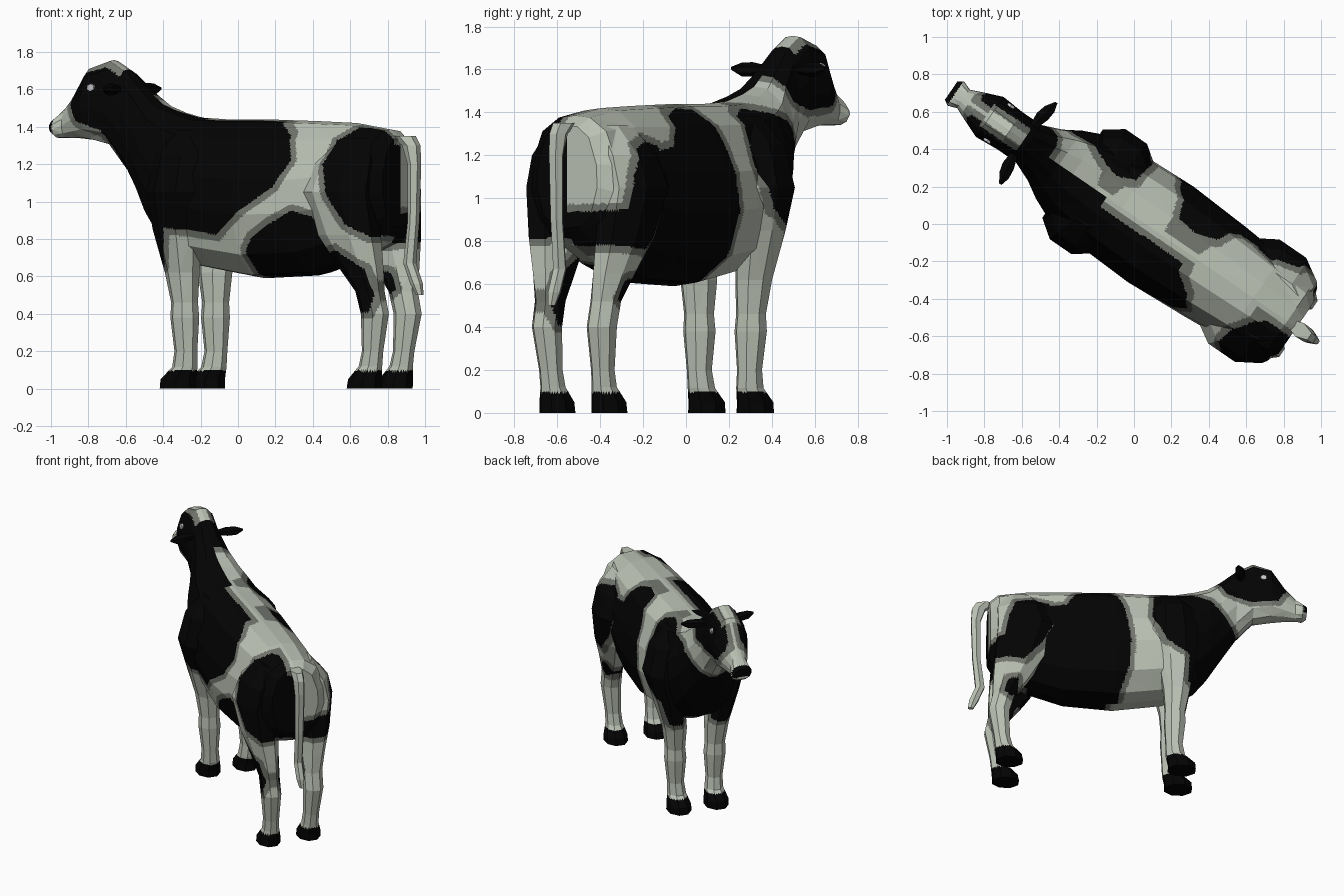
import bpy, bmesh, math
from mathutils import Matrix

# Local frame: u forward along the animal, v to its left, z up
C, S = 0.824, 0.566
PLACE = Matrix(((-C, -S, 0, 0.02), (S, -C, 0, 0.029), (0, 0, 1, 0), (0, 0, 0, 1)))


def material(name, rgb):
    m = bpy.data.materials.new(name)
    m.diffuse_color = (*rgb, 1)
    return m


MATS = [material("cream_white", (0.50, 0.54, 0.46)),
        material("grey_fringe", (0.17, 0.18, 0.155)),
        material("black", (0.001, 0.001, 0.001)),
        material("eye_grey", (0.58, 0.58, 0.6))]
WHITE, GREY, BLACK, EYE = range(4)

# Coat patches as outlines in (u, z), for the left and right flanks
L_FRONT = [(-.3, 1.6), (-.34, 1.42), (-.45, 1.35), (-.49, 1.22), (-.4, 1.08), (-.19, .95),
           (-.02, .82), (.1, .84), (.3, .86), (.34, .66), (.62, .6), (.64, 1.0), (.76, 1.25),
           (.85, 1.38), (1.0, 1.43), (1.06, 1.52), (1.0, 1.85), (.5, 1.85)]
L_BELLY = [(-.2, .5), (-.2, .74), (-.25, .81), (-.37, .88), (-.52, .95), (-.64, .92),
           (-.73, .8), (-.8, .5)]
L_HIP = [(-.73, 1.2), (-.75, 1.32), (-.83, 1.395), (-.98, 1.39), (-1.2, 1.34), (-1.2, .79),
         (-1.0, .81), (-.88, .88), (-.78, 1.03)]
L_SHIN = [(-.68, .72), (-.8, .74), (-.96, .64), (-1.0, .5), (-.98, .41), (-.9, .41), (-.83, .58)]
R_HEAD = [(.56, 1.85), (.58, 1.55), (.64, 1.45), (.8, 1.41), (1.0, 1.43), (1.06, 1.52), (1.0, 1.85)]
R_SHOULDER = [(.12, 1.38), (.22, 1.42), (.36, 1.4), (.52, 1.36), (.72, 1.15), (.62, .8),
              (.5, .62), (.36, .68), (.36, .86), (.2, .95), (.1, 1.15)]
R_BELLY = [(-.5, 1.24), (-.42, 1.38), (-.3, 1.42), (-.18, 1.41), (-.1, 1.25), (-.05, .95),
           (-.06, .76), (-.16, .5), (-.8, .5), (-.75, 1.2)]
R_HIP = [(-.62, 1.24), (-.72, 1.27), (-.86, 1.23), (-.91, 1.1), (-.94, .95), (-1.15, .92),
         (-1.15, .8), (-.8, .76), (-.68, .9), (-.6, 1.05)]
R_SHIN = [(-.84, .63), (-.91, .62), (-.94, .53), (-.89, .5), (-.84, .54)]

COAT = {"body": ([L_FRONT, L_BELLY, L_HIP], [R_HEAD, R_SHOULDER, R_BELLY, R_HIP]),
        "front_leg": ([L_FRONT], [R_SHOULDER]),
        "hind_leg": ([L_HIP, L_SHIN], [R_HIP, R_SHIN])}


def outline_distance(poly, x, y):
    """Distance to an outline, negative inside."""
    best, inside = 9.0, False
    for i, (ax, ay) in enumerate(poly):
        bx, by = poly[i - 1]
        dx, dy = bx - ax, by - ay
        t = max(0, min(1, ((x - ax) * dx + (y - ay) * dy) / (dx * dx + dy * dy)))
        best = min(best, math.hypot(x - ax - t * dx, y - ay - t * dy))
        if (ay > y) != (by > y) and x < ax + (y - ay) * dx / dy:
            inside = not inside
    return -best if inside else best


def coat_colour(part, p):
    u, v, z = p
    if part != "body" and z < 0.095:              # hooves
        return BLACK
    if part == "body" and u > 1.185 and z > 1.375:  # nose
        return BLACK
    d = min(outline_distance(o, u, z) for o in COAT[part][0 if v > 0 else 1])
    if u < 0.52 and z > 1.3:                      # pale stripe along the spine
        d = max(d, (0.06 if u < 0.2 or v < 0 else 0) - abs(v))
    if u > 0.74 and z > 1.5:                      # pale crown and blaze
        d = max(d, (0.07 if u < 0.98 else 0.045) - abs(v))
    return BLACK if d < 0 else GREY if d < 0.035 else WHITE


def loft(name, rings, colour, step=None):
    """Skin a row of rings; with a step, split finely and colour each face by rule."""
    bm = bmesh.new()
    rows = [[bm.verts.new(p) for p in r] for r in rings]
    n = len(rows[0])
    for a, b in zip(rows, rows[1:]):
        for i in range(n):
            bm.faces.new((a[i], a[(i + 1) % n], b[(i + 1) % n], b[i]))
    bm.faces.new(rows[0])
    bm.faces.new(rows[-1])
    if step:
        bmesh.ops.triangulate(bm, faces=bm.faces)
        for _ in range(8):
            long = [e for e in bm.edges if e.calc_length() > step]
            if not long:
                break
            bmesh.ops.subdivide_edges(bm, edges=long, cuts=1)
            bmesh.ops.triangulate(bm, faces=[f for f in bm.faces if len(f.verts) > 3])
    for f in bm.faces:
        f.material_index = coat_colour(colour, f.calc_center_median()) if step else colour
    bm.transform(PLACE)
    bmesh.ops.recalc_face_normals(bm, faces=bm.faces)
    me = bpy.data.meshes.new(name)
    bm.to_mesh(me)
    bm.free()
    for m in MATS:
        me.materials.append(m)
    ob = bpy.data.objects.new(name, me)
    bpy.context.collection.objects.link(ob)
    return ob


def ngon(n):
    return [(math.cos(math.tau * (i + .5) / n), math.sin(math.tau * (i + .5) / n)) for i in range(n)]


def level_rings(table, side, n=8):
    """Rings lying flat at height z: (z, u, v, radius u, radius v)."""
    return [[(u + a * ru * 1.06, side * (v + b * rv * 1.06), z) for a, b in ngon(n)]
            for z, u, v, ru, rv in table]


# Body, neck and head: upright sections (u, bottom, top, half width)
SECTIONS = [(-1.03, .86, 1.34, .17), (-.97, .78, 1.385, .25), (-.75, .68, 1.42, .27),
            (-.5, .605, 1.43, .29), (-.15, .59, 1.44, .31), (.1, .63, 1.44, .3),
            (.28, .66, 1.45, .29), (.42, .74, 1.485, .26), (.51, .85, 1.52, .22),
            (.6, .99, 1.59, .165), (.71, 1.16, 1.69, .12), (.83, 1.30, 1.757, .12),
            (.96, 1.33, 1.715, .13), (1.06, 1.34, 1.57, .09), (1.13, 1.34, 1.50, .06),
            (1.18, 1.34, 1.455, .078), (1.21, 1.36, 1.435, .06)]
HALF = [(.35, .985), (.72, .88), (.97, .62), (1, .4), (.8, .15), (.4, .02)]
OUTLINE = [(0, 1)] + HALF + [(0, 0)] + [(-w, h) for w, h in reversed(HALF)]
loft("body", [[(u, w * hw, lo + h * (hi - lo)) for w, h in OUTLINE]
              for u, lo, hi, hw in SECTIONS], "body", 0.02)

# Legs, each running from the hoof up into the shoulder or thigh
FRONT = [(0, .32, .137, .098, .08), (.05, .318, .137, .095, .078), (.115, .275, .137, .067, .06),
         (.2, .265, .142, .06, .055), (.38, .27, .145, .075, .072), (.46, .27, .147, .07, .066),
         (.62, .28, .155, .092, .08), (.85, .28, .2, .135, .1), (1.05, .255, .235, .172, .125),
         (1.25, .25, .2, .15, .11), (1.38, .24, .13, .1, .06)]
HIND = [(0, -.895, .147, .094, .077), (.05, -.9, .147, .09, .075), (.12, -.935, .145, .062, .055),
        (.2, -.95, .147, .056, .052), (.4, -.97, .155, .074, .066), (.52, -.94, .157, .078, .066),
        (.65, -.89, .17, .125, .085), (.82, -.83, .19, .175, .115), (1.05, -.775, .21, .213, .13),
        (1.2, -.8, .18, .19, .12), (1.34, -.82, .11, .14, .07)]
# Ears and eyes: rings set across the head (v, u, z, radius u, radius z)
EAR = [(.08, .74, 1.6, .02, .018), (.16, .73, 1.6, .04, .034), (.215, .72, 1.6, .035, .032),
       (.265, .71, 1.605, .008, .008)]
EYEBALL = [(.1, .9, 1.61, .024, .02), (.12, .9, 1.61, .024, .02)]

for side, label in ((1, "left"), (-1, "right")):
    loft(f"{label}_front_leg", level_rings(FRONT, side), "front_leg", 0.02)
    loft(f"{label}_hind_leg", level_rings(HIND, side), "hind_leg", 0.02)
    for name, table, colour in (("ear", EAR, BLACK), ("eye", EYEBALL, EYE)):
        loft(f"{label}_{name}", [[(u + a * ru, side * v, z + b * rz) for a, b in ngon(6)]
                                 for v, u, z, ru, rz in table], colour)

# Tail hanging behind the rump, ending in a tuft
TAIL = [(.5, -1.155, 0, .02, .015), (.56, -1.135, 0, .034, .028), (.67, -1.09, 0, .034, .03),
        (.9, -1.115, 0, .03, .03), (1.2, -1.12, 0, .035, .034), (1.3, -1.1, 0, .05, .038),
        (1.35, -1.05, 0, .07, .04)]
loft("tail", level_rings(TAIL, 1, 6), WHITE)
